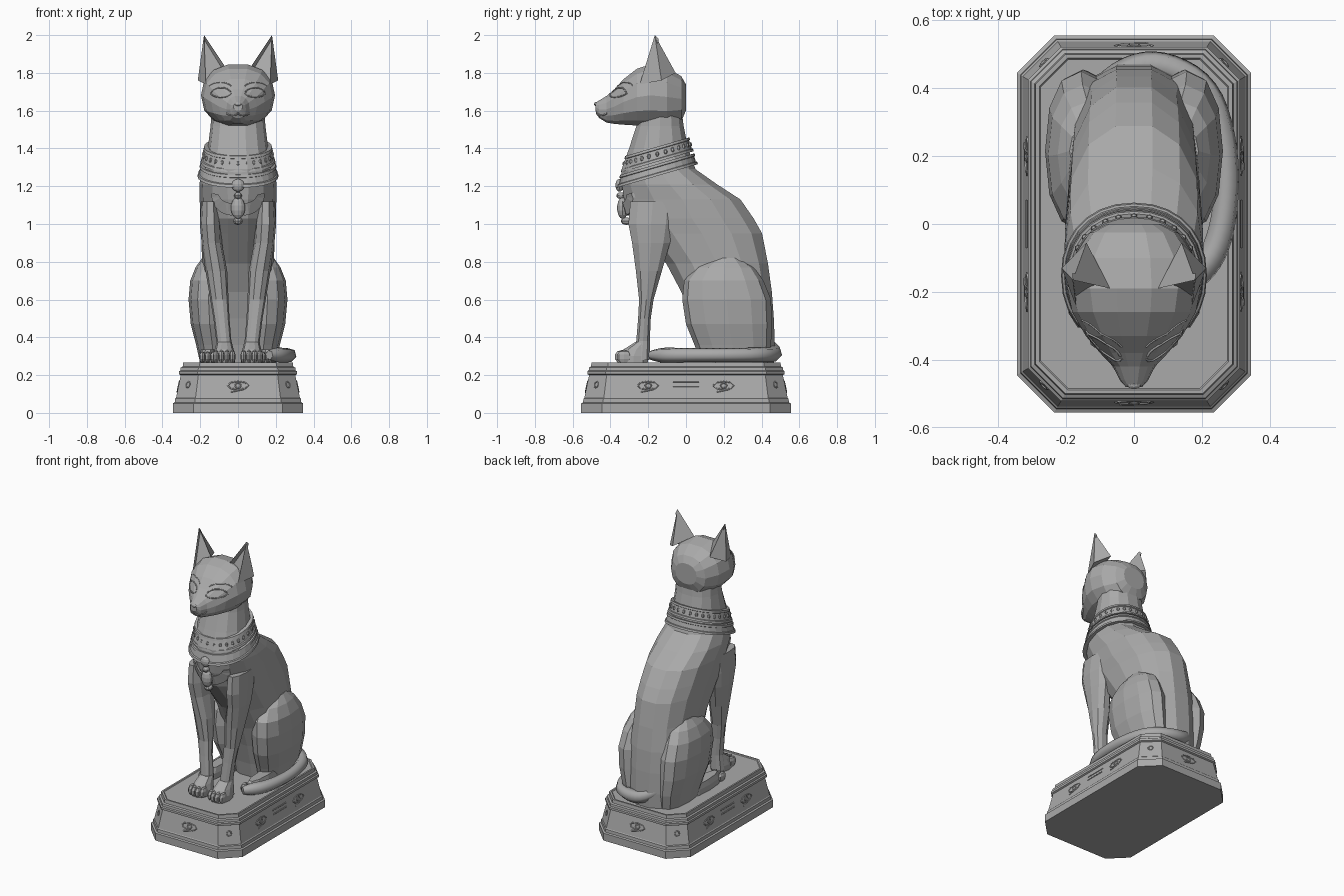
import bpy, bmesh, math
from mathutils import Vector
from mathutils.bvhtree import BVHTree

if "Cube" in bpy.data.objects:
    bpy.data.objects.remove(bpy.data.objects["Cube"])

stone = bpy.data.materials.new("grey_stone")
stone.use_nodes = True
stone.diffuse_color = (0.4, 0.4, 0.4, 1)
stone.node_tree.nodes["Principled BSDF"].inputs["Base Color"].default_value = (0.4, 0.4, 0.4, 1)


def add_mesh(name, bm):
    bmesh.ops.recalc_face_normals(bm, faces=bm.faces)
    mesh = bpy.data.meshes.new(name)
    tree = BVHTree.FromBMesh(bm)
    bm.to_mesh(mesh)
    bm.free()
    mesh.materials.append(stone)
    bpy.context.collection.objects.link(bpy.data.objects.new(name, mesh))
    return tree


def skin(name, rings):
    """Solid through a list of point rings, capped at both ends."""
    bm = bmesh.new()
    loops = [[bm.verts.new(p) for p in ring] for ring in rings]
    n = len(loops[0])
    for a, b in zip(loops, loops[1:]):
        for i in range(n):
            j = (i + 1) % n
            bm.faces.new((a[i], a[j], b[j], b[i]))
    bm.faces.new(loops[0])
    bm.faces.new(loops[-1])
    return add_mesh(name, bm)


def oval(t, low, high, w, cx=0, along_y=False, n=14, tilt=0, power=0.88):
    """Rounded section at height t (or depth t), spanning low..high."""
    pts = []
    for i in range(n):
        a = math.tau * i / n
        c, s = math.cos(a), math.sin(a)
        x = cx + w * math.copysign(abs(c) ** power, c)
        v = (low + high) / 2 + (high - low) / 2 * math.copysign(abs(s) ** power, s)
        pts.append((x, t, v) if along_y else (x, v, t + tilt * (v + 0.15)))
    return pts


def blob(name, loc, size, seg=10):
    bm = bmesh.new()
    bmesh.ops.create_uvsphere(bm, u_segments=seg, v_segments=seg // 2 + 1, radius=1)
    bmesh.ops.scale(bm, vec=size, verts=bm.verts)
    bmesh.ops.translate(bm, vec=loc, verts=bm.verts)
    add_mesh(name, bm)


def tube(name, pts, radius, radii=None, smooth=False):
    cu = bpy.data.curves.new(name, 'CURVE')
    cu.dimensions = '3D'
    cu.bevel_depth, cu.bevel_resolution, cu.use_fill_caps = radius, 1, True
    cu.resolution_u = 4
    sp = cu.splines.new('NURBS' if smooth else 'POLY')
    sp.points.add(len(pts) - 1)
    for i, (p, q) in enumerate(zip(sp.points, pts)):
        p.co = (*q, 1)
        p.radius = radii[i] if radii else 1
    if smooth:
        sp.use_endpoint_u, sp.order_u = True, 3
    cu.materials.append(stone)
    bpy.context.collection.objects.link(bpy.data.objects.new(name, cu))


def on_surface(tree, p, view):
    """Drop a point onto a surface along a viewing direction."""
    view = Vector(view)
    hit = tree.ray_cast(Vector(p) - view * 2, view)[0]
    return hit if hit else Vector(p)


def arc(cx, cz, rx, rz, start, end, n=8):
    angles = [math.radians(start + (end - start) * i / n) for i in range(n + 1)]
    return [(cx + rx * math.cos(a), cz + rz * math.sin(a)) for a in angles]


def front_line(name, tree, pts, radius):
    tube(name, [on_surface(tree, (x, 0, z), (0, 1, 0)) for x, z in pts], radius)


# Pedestal: stepped and tapered octagon
def octagon(z, hx, hy, c):
    return [(hx, c - hy, z), (hx, hy - c, z), (hx - c, hy, z), (c - hx, hy, z),
            (-hx, hy - c, z), (-hx, c - hy, z), (c - hx, -hy, z), (hx - c, -hy, z)]


pedestal = skin("pedestal", [octagon(z, 0.345 - d, 0.555 - d, 0.11 - d * 0.4) for z, d in (
    (0, 0), (0.05, 0), (0.055, 0.01), (0.075, 0.012), (0.08, 0.017), (0.2, 0.042),
    (0.205, 0.033), (0.22, 0.033), (0.225, 0.04), (0.24, 0.042), (0.245, 0.052),
    (0.268, 0.055), (0.268, 0.066), (0.263, 0.07))])

# Pedestal motifs: an almond with bars on each side, a small ring on each corner
for view in ((0, 1), (0, -1), (1, 0), (-1, 0)):
    across = Vector((-view[1], view[0], 0))
    spans = (0,) if view[0] == 0 else (-0.2, 0.0, 0.2)
    for k, mid in enumerate(spans):
        if k == 1:
            marks = [[(mid - 0.07, z), (mid + 0.07, z)] for z in (0.14, 0.165)]
        else:
            marks = [arc(mid, 0.145, 0.055, 0.022, 0, 360), arc(mid, 0.145, 0.016, 0.014, 0, 360),
                     [(mid - 0.03, 0.125), (mid + 0.04, 0.11)]]
        for m in marks:
            tube("pedestal_motif", [on_surface(pedestal, across * u + Vector((0, 0, z)),
                                               (*view, 0)) for u, z in m], 0.004)
for sx in (-1, 1):
    for sy in (-1, 1):
        view = Vector((-sx, -sy, 0)).normalized()
        side = Vector((-view.y, view.x, 0))
        tube("corner_ring", [on_surface(pedestal, Vector((sx * 0.27, sy * 0.48, z)) + side * u, view)
                             for u, z in arc(0, 0.15, 0.014, 0.016, 0, 360)], 0.004)

# Torso and neck
torso = skin("torso", [oval(*r) for r in (
    (0.262, 0.08, 0.47, 0.17), (0.36, 0.06, 0.475, 0.18), (0.5, 0.02, 0.47, 0.195),
    (0.64, -0.03, 0.46, 0.2), (0.79, -0.11, 0.44, 0.19), (0.95, -0.24, 0.41, 0.195),
    (1.03, -0.305, 0.365, 0.2), (1.13, -0.335, 0.295, 0.203), (1.21, -0.345, 0.17, 0.205),
    (1.29, -0.345, 0.055, 0.19), (1.4, -0.305, 0.015, 0.16), (1.52, -0.265, -0.01, 0.145),
    (1.6, -0.25, -0.02, 0.14))])

# Head, lofted from the back of the skull to the nose
head = skin("head", [oval(*r, along_y=True) for r in (
    (0.0, 1.6, 1.74, 0.08), (-0.025, 1.54, 1.785, 0.13), (-0.1, 1.515, 1.83, 0.18),
    (-0.19, 1.515, 1.848, 0.196), (-0.26, 1.518, 1.825, 0.182), (-0.33, 1.523, 1.77, 0.142),
    (-0.38, 1.528, 1.715, 0.1), (-0.42, 1.535, 1.68, 0.062), (-0.46, 1.56, 1.655, 0.042),
    (-0.48, 1.6, 1.642, 0.024))])
blob("nose", (0, -0.473, 1.635), (0.022, 0.014, 0.012))

for s in (-1, 1):
    # Ears with a hollowed front
    bm = bmesh.new()
    tip, outer, back, inner, front = [bm.verts.new((s * x, y, z)) for x, y, z in (
        (0.18, -0.165, 2.0), (0.213, -0.13, 1.76), (0.14, -0.055, 1.8),
        (0.07, -0.19, 1.835), (0.17, -0.245, 1.74))]
    for f in ((outer, back, tip), (back, inner, tip), (front, outer, tip), (inner, front, outer, back)):
        bm.faces.new(f)
    hollow = bm.faces.new((inner, front, tip))
    bmesh.ops.recalc_face_normals(bm, faces=bm.faces)
    bmesh.ops.inset_individual(bm, faces=[hollow], thickness=0.013, depth=-0.025)
    add_mesh("ear", bm)

    # Closed almond eyes, brow and mouth lines
    front_line("upper_eyelid", head, arc(s * 0.09, 1.69, 0.052, 0.032, 15, 165), 0.004)
    front_line("lower_eyelid", head, arc(s * 0.09, 1.697, 0.055, 0.026, 190, 350), 0.004)
    front_line("brow", head, arc(s * 0.095, 1.715, 0.065, 0.035, 25, 155), 0.003)
    front_line("mouth", head, arc(s * 0.03, 1.59, 0.03, 0.016, 180, 360), 0.004)

    # Front legs and paws
    legs = ((0.28, -0.28, -0.19, 0.03, 0.125), (0.38, -0.265, -0.19, 0.035, 0.115),
            (0.5, -0.255, -0.185, 0.045, 0.13), (0.6, -0.25, -0.17, 0.05, 0.147),
            (0.75, -0.268, -0.125, 0.057, 0.172), (0.9, -0.29, -0.08, 0.085, 0.193),
            (1.0, -0.31, -0.06, 0.09, 0.202), (1.12, -0.3, -0.05, 0.1, 0.195))
    skin("front_leg", [oval(z, a, b, (q - p) / 2, s * (p + q) / 2, n=10) for z, a, b, p, q in legs])
    paw = ((0.262, -0.355, -0.2, 0.058), (0.3, -0.36, -0.195, 0.058),
           (0.335, -0.335, -0.19, 0.05), (0.375, -0.27, -0.19, 0.04))
    skin("front_paw", [oval(*r, s * 0.073, n=10) for r in paw])
    for k in range(4):
        blob("front_toe", (s * 0.073 + (k - 1.5) * 0.029, -0.345 + 0.012 * abs(k - 1.5), 0.297),
             (0.017, 0.04, 0.036), 8)

    # Haunches and hind paws
    thigh = ((0.262, 0.08, 0.43, 0.2), (0.36, 0.045, 0.45, 0.222), (0.47, 0.0, 0.455, 0.25),
             (0.6, -0.02, 0.45, 0.262), (0.7, -0.01, 0.41, 0.253), (0.77, 0.05, 0.36, 0.225),
             (0.82, 0.14, 0.29, 0.19))
    skin("haunch", [oval(z, a, b, (w - 0.05) / 2, s * (w + 0.05) / 2, n=12) for z, a, b, w in thigh])
    hind = ((0.262, -0.13, 0.2, 0.045), (0.3, -0.135, 0.2, 0.045), (0.335, -0.1, 0.2, 0.036))
    skin("hind_paw", [oval(*r, s * 0.16, n=10) for r in hind])
    for k in range(3):
        blob("hind_toe", (s * 0.16 + (k - 1) * 0.029, -0.115, 0.294), (0.017, 0.04, 0.032), 8)

    # Pendant wings laid on the chest
    outline = arc(s * 0.03, 1.15, 0.11, 0.105, 270, 270 + 98 * s, 7) + \
        arc(s * 0.03, 1.17, 0.075, 0.06, 270 + 75 * s, 270, 5)
    bm = bmesh.new()
    base = [on_surface(torso, (x, 0, z), (0, 1, 0)) for x, z in outline]
    face = bm.faces.new([bm.verts.new(p + Vector((0, -0.014, 0))) for p in base])
    ext = bmesh.ops.extrude_face_region(bm, geom=[face])
    bmesh.ops.translate(bm, vec=(0, 0.03, 0),
                        verts=[v for v in ext["geom"] if isinstance(v, bmesh.types.BMVert)])
    bmesh.ops.triangulate(bm, faces=bm.faces)
    add_mesh("pendant_wing", bm)

# Pendant centre
blob("pendant_body", (0, -0.335, 1.085), (0.038, 0.03, 0.058), 12)
blob("pendant_disc", (0, -0.352, 1.205), (0.034, 0.022, 0.034), 12)
blob("pendant_foot", (0, -0.315, 1.015), (0.026, 0.03, 0.02))
blob("pendant_head", (0, -0.345, 1.15), (0.022, 0.024, 0.018))

# Sloping collar: two bands with raised rims and studs
def collar_ring(z, grow):
    f = (1.41 - z) / 0.155
    return oval(z, -0.312 - 0.045 * f - grow, 0.008 + 0.045 * f + grow,
                0.17 + 0.035 * f + grow, n=28, tilt=0.29, power=0.92)


for name, low, high in (("lower_collar", 1.255, 1.318), ("upper_collar", 1.33, 1.41)):
    skin(name, [collar_ring(z, g) for z, g in (
        (low, 0.0), (low, 0.01), (low + 0.014, 0.01), (low + 0.017, 0.004),
        (high - 0.017, 0.004), (high - 0.014, 0.01), (high, 0.01), (high, -0.01))])
for p in collar_ring(1.37, 0.003):
    blob("collar_stud", p, (0.01, 0.01, 0.014), 6)

# Tail wrapped around the left side
tail = ((-0.07, 0.42, 0.37), (-0.01, 0.465, 0.325), (0.1, 0.47, 0.31), (0.22, 0.4, 0.308),
        (0.27, 0.24, 0.306), (0.275, 0.08, 0.306), (0.25, -0.06, 0.306), (0.2, -0.14, 0.306),
        (0.165, -0.185, 0.306))
tube("tail", tail, 0.042, [0.9, 1, 1, 0.95, 0.9, 0.9, 0.95, 1, 0.6], smooth=True)
